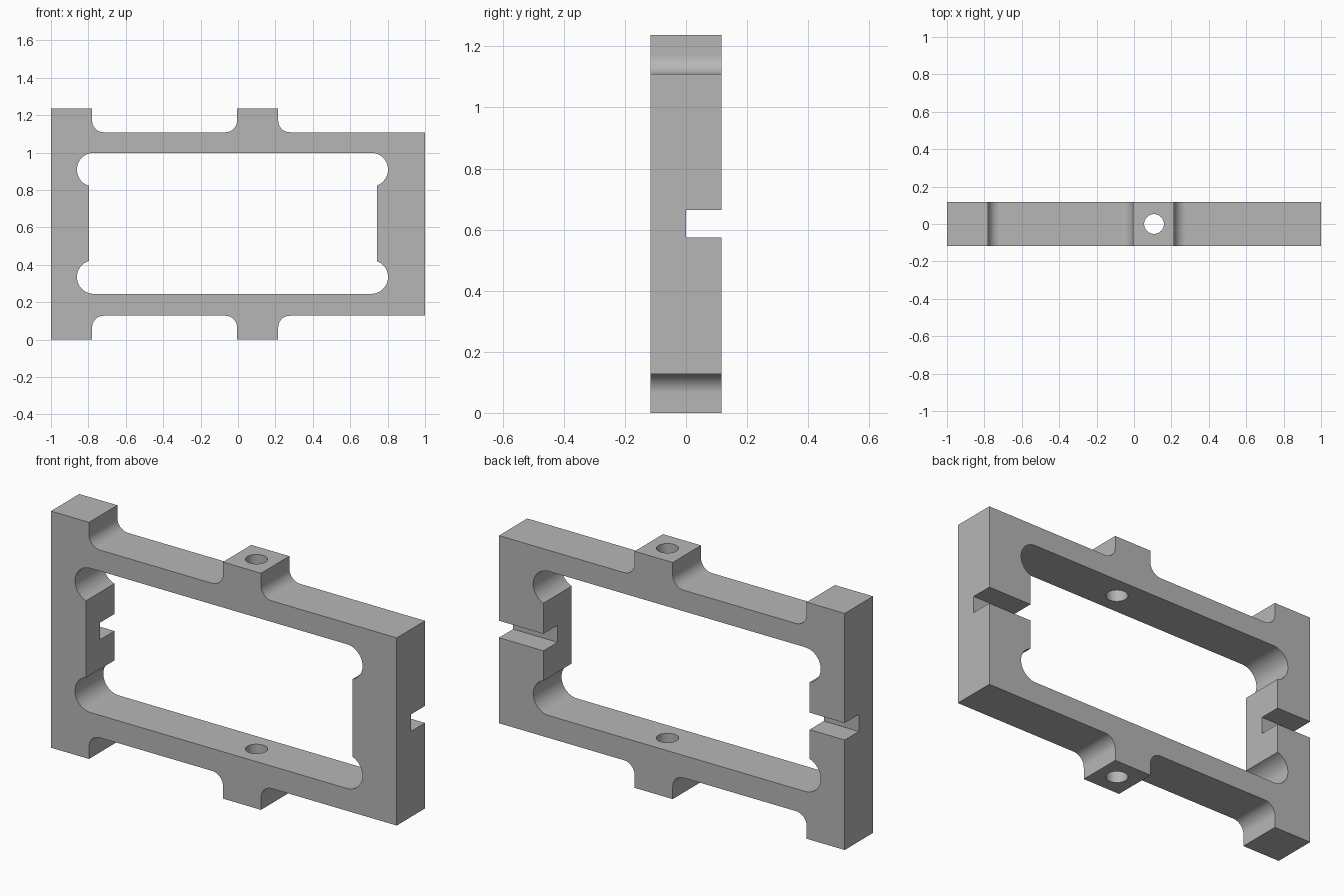
import bpy, bmesh
from math import cos, sin, acos, pi, radians
from mathutils import Matrix, Vector

cube = bpy.data.objects.get("Cube")
if cube:
    bpy.data.objects.remove(cube, do_unlink=True)

W, TOP, HALF = 1.0, 1.237, 0.117        # half width, height, half thickness
RAIL, FILLET = 0.128, 0.063             # foot height, foot fillet radius
LOBE, HOLE = 0.09, 0.053                # corner relief and hole radii
POST_X, BOSS_L, BOSS_R = -0.78, -0.005, 0.215

grey = bpy.data.materials.new("machined grey")
grey.use_nodes = True
grey.diffuse_color = (0.47, 0.47, 0.47, 1)
grey.node_tree.nodes["Principled BSDF"].inputs["Base Color"].default_value = grey.diffuse_color


def arc(cx, cz, r, a, b, n=16):
    return [(cx + r * cos(a + (b - a) * i / n), cz + r * sin(a + (b - a) * i / n))
            for i in range(n + 1)]


def make_object(name, bm):
    bmesh.ops.recalc_face_normals(bm, faces=bm.faces)
    mesh = bpy.data.meshes.new(name)
    bm.to_mesh(mesh)
    bm.free()
    mesh.materials.append(grey)
    obj = bpy.data.objects.new(name, mesh)
    bpy.context.collection.objects.link(obj)
    return obj


def extrude(name, outline, y0, y1):
    bm = bmesh.new()
    face = bm.faces.new([bm.verts.new((x, y0, z)) for x, z in outline])
    new = bmesh.ops.extrude_face_region(bm, geom=[face])["geom"]
    bmesh.ops.translate(bm, vec=(0, y1 - y0, 0),
                        verts=[v for v in new if isinstance(v, bmesh.types.BMVert)])
    return make_object(name, bm)


def drill(name, start, end, pointed=False):
    # Cylinder between two points, optionally with a conical drill tip
    a, b = Vector(start), Vector(end)
    axis = b - a
    bm = bmesh.new()
    bmesh.ops.create_cone(bm, cap_ends=True, segments=48, radius1=HOLE,
                          radius2=HOLE, depth=axis.length)
    if pointed:
        tip = [f for f in bm.faces if f.normal.z > 0.9]
        bmesh.ops.poke(bm, faces=tip, offset=0.03)
    turn = axis.to_track_quat('Z', 'Y').to_matrix().to_4x4()
    bm.transform(Matrix.Translation((a + b) / 2) @ turn)
    return make_object(name, bm)


# Outer outline: lower edge left to right, then mirrored for the upper edge
fz = RAIL - FILLET
lower = [(-W, 0), (POST_X, 0)]
lower += arc(POST_X + FILLET, fz, FILLET, pi, pi / 2)
lower += arc(BOSS_L - FILLET, fz, FILLET, pi / 2, 0)
lower += [(BOSS_L, 0), (BOSS_R, 0)]
lower += arc(BOSS_R + FILLET, fz, FILLET, pi, pi / 2)
lower += [(W, RAIL)]
upper = [(x, TOP - z) for x, z in reversed(lower)]
frame = extrude("mounting_frame", lower + upper, -HALF, HALF)

# Window with a round relief lobe in each corner
xl, xr, zt, zb = -0.771, 0.712, 0.909, 0.335
al, ar = acos(0.026 / LOBE), acos(0.031 / LOBE)
window = arc(xl, zt, LOBE, pi / 2, pi + al, 24)
window += arc(xl, zb, LOBE, pi - al, 1.5 * pi, 24)
window += arc(xr, zb, LOBE, -pi / 2, ar, 24)
window += arc(xr, zt, LOBE, -ar, pi / 2, 24)
cutters = [extrude("window_cutter", window, -0.3, 0.3)]

# Cable slot across the rear of both posts
slot = [(-1.2, 0.575), (1.2, 0.575), (1.2, 0.664), (-1.2, 0.664)]
cutters.append(extrude("slot_cutter", slot, 0, 0.3))

# Screw holes through the posts, front to back
for x in (-0.92, 0.866):
    for z in (0.438, 0.802):
        cutters.append(drill("screw_hole_cutter", (x, -0.3, z), (x, 0.3, z)))

# Vertical holes: through the boss, blind in both ends of the tall post
cutters.append(drill("boss_hole_cutter", (0.107, 0, -0.2), (0.107, 0, TOP + 0.2)))
for z0, z1 in ((-0.2, 0.25), (TOP + 0.2, TOP - 0.25)):
    cutters.append(drill("blind_hole_cutter", (-0.888, 0, z0), (-0.888, 0, z1), True))

for cutter in cutters:
    mod = frame.modifiers.new(cutter.name, 'BOOLEAN')
    mod.operation = 'DIFFERENCE'
    mod.solver = 'EXACT'
    mod.object = cutter
    cutter.hide_render = True

# Bake the cuts and remove the cutters
bpy.context.view_layer.update()
graph = bpy.context.evaluated_depsgraph_get()
baked = bpy.data.meshes.new_from_object(frame.evaluated_get(graph))
frame.modifiers.clear()
frame.data = baked
for cutter in cutters:
    bpy.data.objects.remove(cutter, do_unlink=True)

# Smooth the fillets and bores, keep the flat faces flat
bpy.ops.object.select_all(action='DESELECT')
frame.select_set(True)
bpy.context.view_layer.objects.active = frame
bpy.ops.object.shade_smooth_by_angle(angle=radians(30))
weighted = frame.modifiers.new("flat_face_normals", 'WEIGHTED_NORMAL')
weighted.keep_sharp = True
